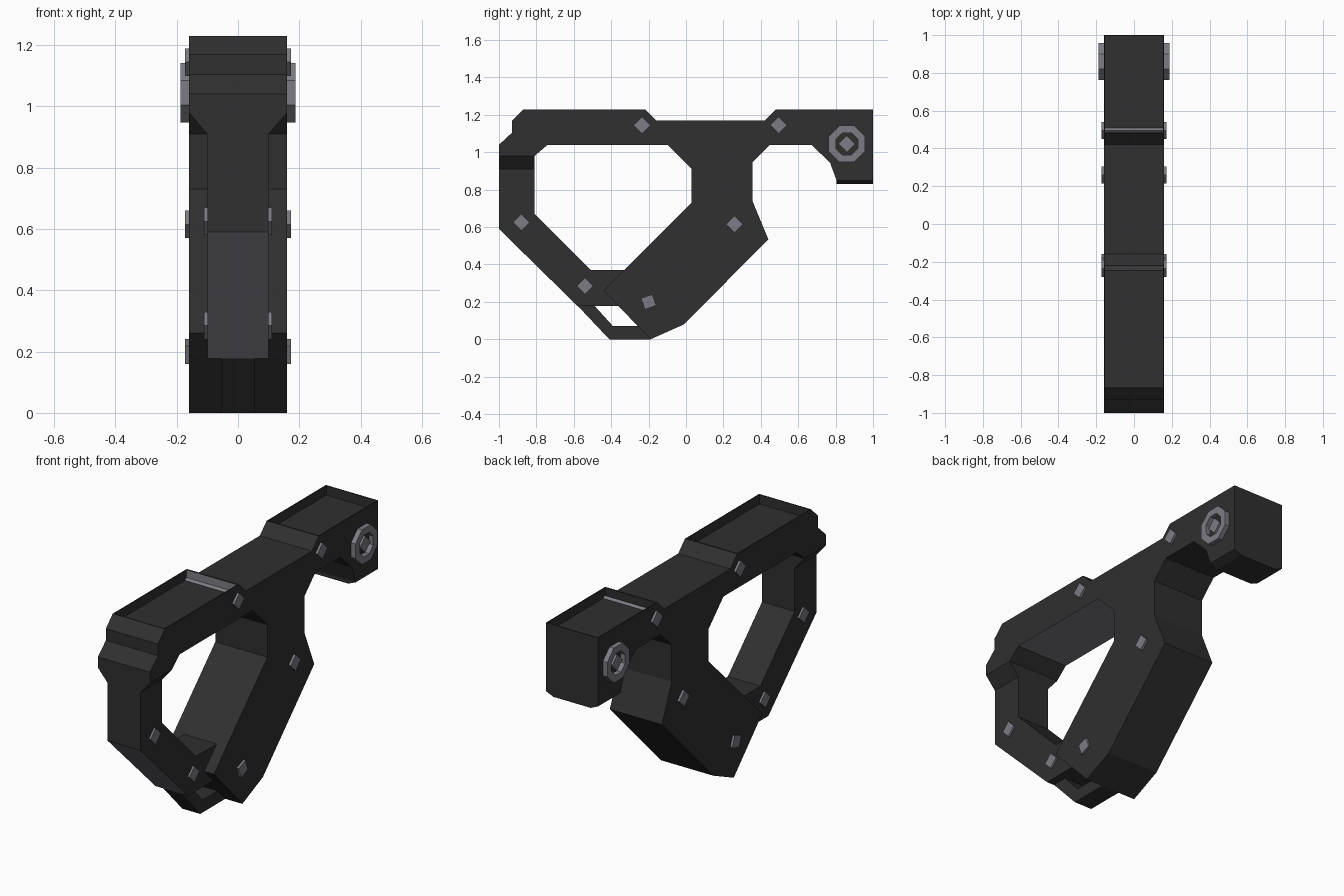
import bpy, bmesh, math

if "Cube" in bpy.data.objects:
    bpy.data.objects.remove(bpy.data.objects["Cube"])


def material(name, rgb):
    m = bpy.data.materials.new(name)
    m.use_nodes = True
    m.diffuse_color = (*rgb, 1)
    bsdf = m.node_tree.nodes["Principled BSDF"]
    bsdf.inputs["Base Color"].default_value = (*rgb, 1)
    bsdf.inputs["Roughness"].default_value = 0.7
    return m


DARK = material("charcoal", (0.029, 0.029, 0.029))
GREY = material("steel grey", (0.20, 0.20, 0.23))


def finish(name, bm, mats):
    bmesh.ops.recalc_face_normals(bm, faces=bm.faces)
    me = bpy.data.meshes.new(name)
    bm.to_mesh(me)
    bm.free()
    for m in mats:
        me.materials.append(m)
    ob = bpy.data.objects.new(name, me)
    bpy.context.collection.objects.link(ob)
    return ob


def prism(name, polys, half, mats):
    """Extrude (y, z) polygons symmetrically across x."""
    bm = bmesh.new()
    for poly in polys:
        bm.faces.new([bm.verts.new((-half, y, z)) for y, z in poly])
    bmesh.ops.remove_doubles(bm, verts=bm.verts, dist=1e-5)
    ext = bmesh.ops.extrude_face_region(bm, geom=bm.faces[:], use_keep_orig=True)
    moved = [g for g in ext["geom"] if isinstance(g, bmesh.types.BMVert)]
    bmesh.ops.translate(bm, verts=moved, vec=(2 * half, 0, 0))
    return finish(name, bm, mats)


def taper(name, y0, y1, z_top, half_top, z_bottom, half_bottom):
    """Block whose sides narrow towards the bottom."""
    profile = [(-half_top, z_top), (half_top, z_top),
               (half_bottom, z_bottom), (-half_bottom, z_bottom)]
    bm = bmesh.new()
    a = [bm.verts.new((x, y0, z)) for x, z in profile]
    b = [bm.verts.new((x, y1, z)) for x, z in profile]
    bm.faces.new(a)
    bm.faces.new(b)
    for i in range(4):
        j = (i + 1) % 4
        bm.faces.new((a[i], a[j], b[j], b[i]))
    return finish(name, bm, [DARK])


def ring_points(y, z, r, n, turn):
    return [(y + r * math.cos(turn + i * math.tau / n),
             z + r * math.sin(turn + i * math.tau / n)) for i in range(n)]


# Main body: top bar, grip and rear block in one side profile
body = prism("body", [[
    (-0.87, 1.23), (-0.93, 1.17), (-0.93, 1.105), (-1, 1.04), (-1, 0.98),
    (-0.81, 0.98), (-0.74, 1.04), (-0.10, 1.04), (0.03, 0.91), (0.03, 0.73),
    (-0.44, 0.26), (-0.19, 0), (-0.01, 0.08), (0.44, 0.535), (0.355, 0.74),
    (0.355, 0.945), (0.45, 1.04), (0.67, 1.04), (0.77, 0.945), (0.805, 0.85),
    (1, 0.85), (1, 1.23), (0.48, 1.23), (0.42, 1.17), (-0.16, 1.17),
    (-0.22, 1.23)]], 0.16, [DARK, GREY])

# Shallow recesses in the two raised tops
for y0, y1 in ((-0.865, -0.23), (0.488, 0.994)):
    cutter = prism("recess_cutter", [[(y0, 1.178), (y1, 1.178), (y1, 1.3), (y0, 1.3)]],
                   0.154, [DARK])
    cutter.hide_render = True
    mod = body.modifiers.new("recess", "BOOLEAN")
    mod.operation = "DIFFERENCE"
    mod.solver = "EXACT"
    mod.object = cutter
    bpy.context.view_layer.objects.active = body
    bpy.ops.object.modifier_apply(modifier=mod.name)
    bpy.data.objects.remove(cutter)

# Grey underside of the top bar and grey rear wall of the front recess
for p in body.data.polygons:
    c, n = p.center, p.normal
    underside = n.z < -0.9 and abs(c.z - 1.04) < 0.02 and c.y < 0
    rear_wall = n.y < -0.9 and c.z > 1.17 and -0.3 < c.y < 0
    p.material_index = 1 if underside or rear_wall else 0

# Narrowing collar over the guard and narrowing foot of the rear block
taper("guard_collar", -1, -0.81, 0.98, 0.16, 0.91, 0.10)
taper("rear_block_foot", 0.805, 1, 0.85, 0.16, 0.83, 0.115)

# Hand guard with a grey sloping front face
guard = prism("hand_guard", [[
    (-1, 0.95), (-1, 0.59), (-0.58, 0.178), (-0.30, 0.178), (-0.20, 0.37),
    (-0.51, 0.37), (-0.81, 0.67), (-0.81, 0.95)]], 0.10, [DARK, GREY])
for p in guard.data.polygons:
    p.material_index = 1 if p.normal.y < -0.5 and p.normal.z < -0.5 else 0

# Narrow loop below the guard
prism("lower_loop", [[
    (-0.58, 0.18), (-0.41, 0), (-0.19, 0), (-0.20, 0.07),
    (-0.39, 0.07), (-0.49, 0.18)]], 0.055, [DARK])

# Square pins passing through to both sides: y, z, half width, turn in degrees
pins = {
    "top_front_pin": (-0.235, 1.145, 0.173, 0),
    "top_rear_pin": (0.495, 1.145, 0.173, 0),
    "grip_upper_pin": (0.26, 0.615, 0.173, 0),
    "grip_lower_pin": (-0.20, 0.20, 0.173, 65),
    "guard_upper_pin": (-0.88, 0.625, 0.111, 0),
    "guard_lower_pin": (-0.54, 0.285, 0.111, 0),
    "rear_pivot_pin": (0.86, 1.045, 0.18, 0),
}
for name, (y, z, half, turn) in pins.items():
    prism(name, [ring_points(y, z, 0.045, 4, math.radians(turn))], half, [GREY])

# Octagonal washer around the rear pivot
outer = ring_points(0.86, 1.045, 0.105, 8, math.pi / 8)
inner = ring_points(0.86, 1.045, 0.064, 8, math.pi / 8)
prism("rear_pivot_ring",
      [[outer[i], outer[(i + 1) % 8], inner[(i + 1) % 8], inner[i]] for i in range(8)],
      0.187, [GREY])
